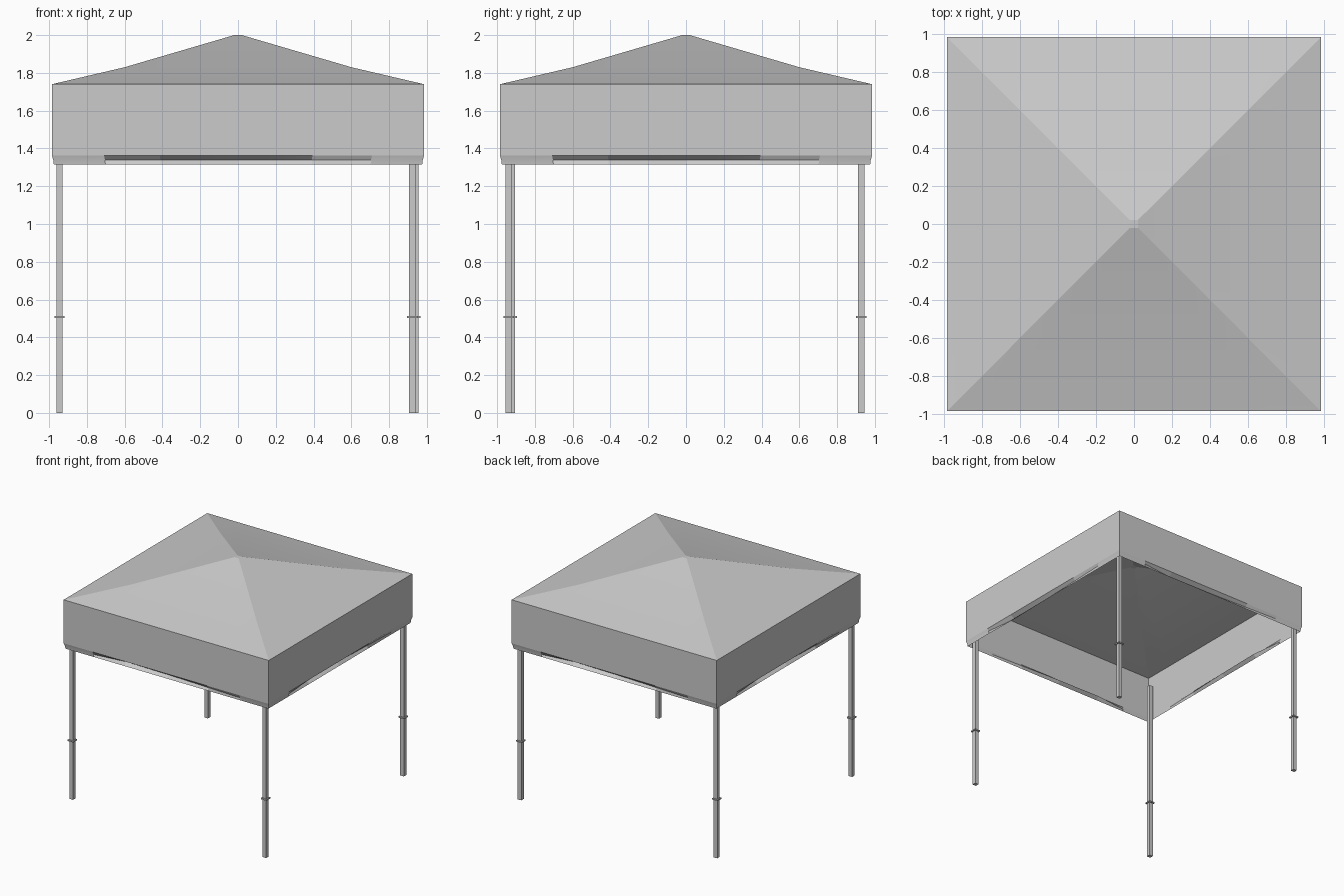
import bpy, bmesh, math
from mathutils import Matrix

cube = bpy.data.objects.get("Cube")
if cube:
    bpy.data.objects.remove(cube, do_unlink=True)


def make_material(name, colour):
    mat = bpy.data.materials.new(name)
    mat.use_nodes = True
    mat.diffuse_color = colour
    mat.node_tree.nodes["Principled BSDF"].inputs["Base Color"].default_value = colour
    return mat


GREY = make_material("light grey", (0.6, 0.6, 0.6, 1))


def finish(bm, name, angle):
    bmesh.ops.recalc_face_normals(bm, faces=bm.faces)
    mesh = bpy.data.meshes.new(name)
    bm.to_mesh(mesh)
    bm.free()
    obj = bpy.data.objects.new(name, mesh)
    bpy.context.collection.objects.link(obj)
    mesh.materials.append(GREY)
    bpy.ops.object.select_all(action='DESELECT')
    obj.select_set(True)
    bpy.context.view_layer.objects.active = obj
    bpy.ops.object.shade_smooth_by_angle(angle=math.radians(angle))
    return obj


# Canopy: square rings (half width, height, fold depth) from the hem to the peak
RINGS = [(0.975, 1.315, 0), (0.978, 1.338, 0.035), (0.985, 1.362, 0),
         (0.985, 1.74, 0), (0.6, 1.83, 0), (0.02, 2.0, 0)]
STOPS = [-1, -0.72, -0.42, 0, 0.4, 0.72]     # points along one side
FOLD = [0, 0, 1, 0.8, 0.35, 0]               # how far the hem tucks in there


def square_ring(bm, half, z, depth):
    ring = []
    for side in range(4):
        turn = Matrix.Rotation(side * math.pi / 2, 3, 'Z')
        for t, fold in zip(STOPS, FOLD):
            ring.append(bm.verts.new(turn @ Matrix.Translation(
                (t * half, -half + depth * fold, z)).translation))
    return ring


bm = bmesh.new()
rings = [square_ring(bm, *r) for r in RINGS]
for low, high in zip(rings, rings[1:]):
    n = len(low)
    for i in range(n):
        j = (i + 1) % n
        bm.faces.new((low[i], low[j], high[j], high[i]))
bm.faces.new(rings[-1])
finish(bm, "canopy", 12)


# Legs: square posts with a thin square collar
def box(bm, x, y, width, bottom, top):
    scale = Matrix.Diagonal((width, width, top - bottom, 1))
    place = Matrix.Translation((x, y, (bottom + top) / 2))
    bmesh.ops.create_cube(bm, size=1, matrix=place @ scale)


LEGS = {"front_right_leg": (-0.945, -0.922), "front_left_leg": (0.922, -0.938),
        "back_left_leg": (0.938, 0.928), "back_right_leg": (-0.945, 0.928)}
for name, (x, y) in LEGS.items():
    bm = bmesh.new()
    box(bm, x, y, 0.034, 0, 1.62)
    box(bm, x, y, 0.054, 0.503, 0.514)
    finish(bm, name, 30)
